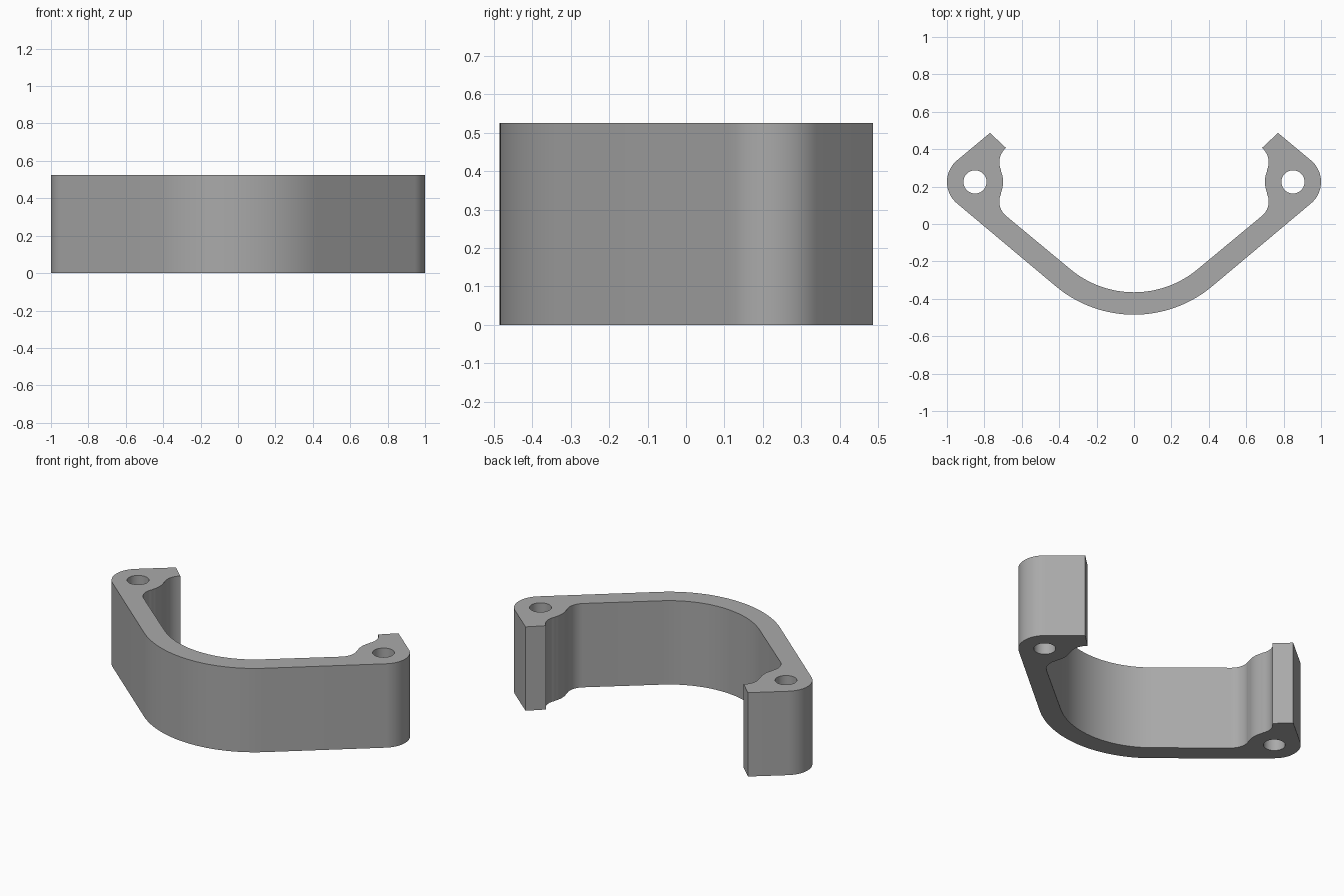
import bpy, bmesh
from math import radians, sin, cos

if "Cube" in bpy.data.objects:
    bpy.data.objects.remove(bpy.data.objects["Cube"], do_unlink=True)

HEIGHT = 0.525
SLOPE = 40                      # angle of the straight arms
HOLE = (0.85, 0.225)            # bolt hole centre
LOBE_R, HOLE_R = 0.15, 0.062
BOW = (0, 0.166)                # centre of the curved middle
BOW_OUT, BOW_IN = 0.651, 0.531
NOTCH_R = 0.1
NECK = 24.8                     # where lobe and notches meet


def arc(centre, r, a0, a1, n):
    """Points on an arc from angle a0 to a1, in degrees."""
    angles = [radians(a0 + (a1 - a0) * i / n) for i in range(n + 1)]
    return [(centre[0] + r * cos(a), centre[1] + r * sin(a)) for a in angles]


# Half outline, from the outer bottom middle round the lobe to the inner middle
half = arc(BOW, BOW_OUT, -90, SLOPE - 90, 16)
half += arc(HOLE, LOBE_R, SLOPE - 90, 90 - SLOPE, 20)
half += [(0.77, 0.487)]
half += arc((0.62, 0.33), NOTCH_R, 90 - SLOPE, -NECK, 14)
half += arc(HOLE, LOBE_R, 180 - NECK, 180 + NECK, 12)[1:-1]
half += arc((0.62, 0.12), NOTCH_R, NECK, SLOPE - 90, 14)
half += arc(BOW, BOW_IN, SLOPE - 90, -90, 16)
outline = half + [(-x, y) for x, y in half[-2:0:-1]]

# Outline and both holes filled as one flat face, then extruded
bm = bmesh.new()
loops = [outline]
for side in (1, -1):
    loops.append(arc((side * HOLE[0], HOLE[1]), HOLE_R, 0, 360, 40)[:-1])
edges = []
for loop in loops:
    verts = [bm.verts.new((x, y, 0)) for x, y in loop]
    edges += [bm.edges.new((v, verts[i - 1])) for i, v in enumerate(verts)]
bmesh.ops.triangle_fill(bm, edges=edges, use_beauty=True, use_dissolve=False)
base = bm.faces[:]
top = bmesh.ops.extrude_face_region(bm, geom=base, use_keep_orig=True)["geom"]
bmesh.ops.translate(bm, vec=(0, 0, HEIGHT),
                    verts=[g for g in top if isinstance(g, bmesh.types.BMVert)])
bmesh.ops.recalc_face_normals(bm, faces=bm.faces)

mesh = bpy.data.meshes.new("curved_bracket")
bm.to_mesh(mesh)
bm.free()
bracket = bpy.data.objects.new("curved_bracket", mesh)
bpy.context.collection.objects.link(bracket)

# Plain grey finish
grey = bpy.data.materials.new("plain_grey")
grey.use_nodes = True
colour = (0.4, 0.4, 0.4, 1)
grey.diffuse_color = colour
grey.node_tree.nodes["Principled BSDF"].inputs["Base Color"].default_value = colour
mesh.materials.append(grey)

# Smooth curved walls with crisp rims
bpy.ops.object.select_all(action='DESELECT')
bracket.select_set(True)
bpy.context.view_layer.objects.active = bracket
bpy.ops.object.shade_smooth_by_angle(angle=radians(30))
